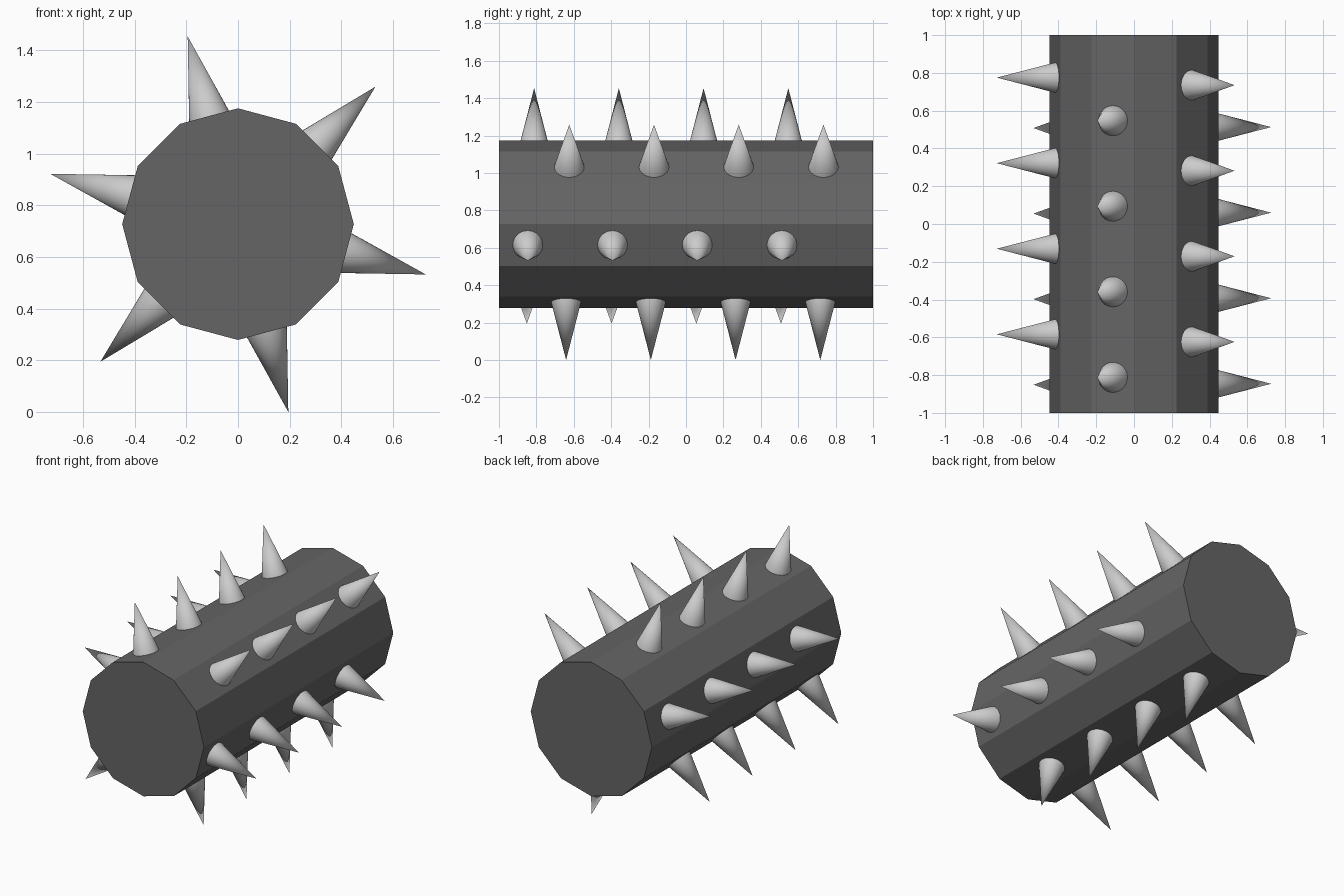
import bpy, math
from mathutils import Vector

if "Cube" in bpy.data.objects:
    bpy.data.objects.remove(bpy.data.objects["Cube"])

CZ = 0.727          # axis height
R = 0.448           # drum corner radius
SIDES = 12
TIP = 0.752         # spike tip distance from the axis
BASE_R = 0.081
PITCH = 0.453       # spike spacing along the drum
APOTHEM = R * math.cos(math.pi / SIDES)
SINK = 0.005

# Twelve-sided drum lying along y, corner at the top
bpy.ops.mesh.primitive_cylinder_add(vertices=SIDES, radius=R, depth=2,
                                    location=(0, 0, CZ),
                                    rotation=(math.pi / 2, 0, 0))
drum = bpy.context.object
drum.name = "drum"
dark = bpy.data.materials.new("dark_grey")
dark.diffuse_color = (0.13, 0.13, 0.13, 1)
dark.use_nodes = True
dark.node_tree.nodes["Principled BSDF"].inputs["Base Color"].default_value = dark.diffuse_color
drum.data.materials.append(dark)


def spike(name, angle, y):
    """Cone standing on the drum face at the given angle around the axis."""
    d = Vector((math.cos(angle), 0, math.sin(angle)))
    base = APOTHEM - SINK
    bpy.ops.mesh.primitive_cone_add(
        vertices=32, radius1=BASE_R, radius2=0, depth=TIP - base,
        location=d * (base + TIP) / 2 + Vector((0, y, CZ)),
        rotation=(0, math.pi / 2 - angle, 0))
    bpy.context.object.name = name
    bpy.ops.object.shade_smooth_by_angle(angle=math.radians(40))


# Six rows of four spikes: face angle and y of the rearmost spike
rows = [(45, 0.735), (105, 0.547), (165, 0.775),
        (225, 0.508), (285, 0.718), (345, 0.513)]
for r, (deg, y0) in enumerate(rows, 1):
    for i in range(4):
        spike(f"spike_row{r}_{i + 1}", math.radians(deg), y0 - i * PITCH)
